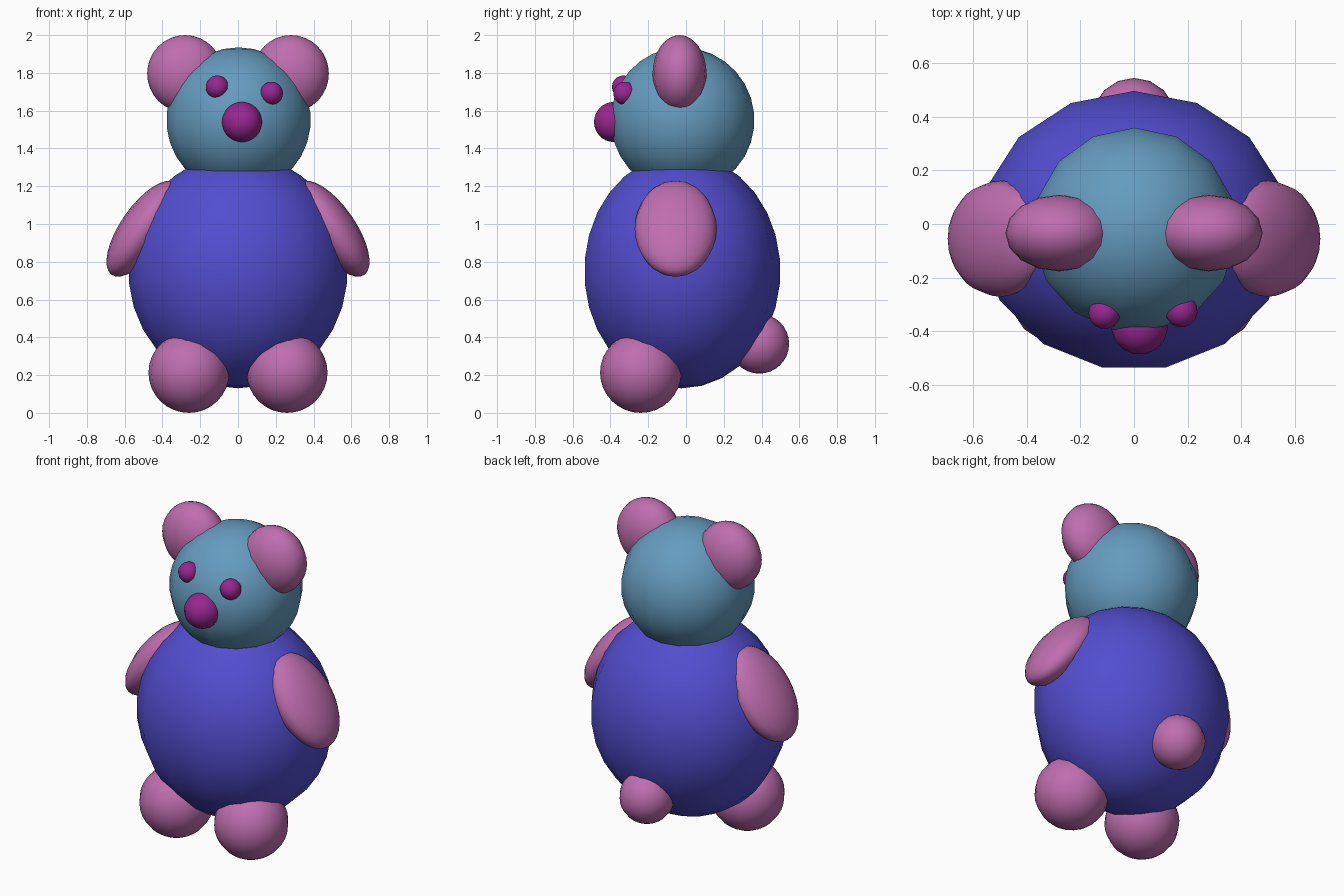
import bpy
import math

if "Cube" in bpy.data.objects:
    bpy.data.objects.remove(bpy.data.objects["Cube"])


def material(name, rgb):
    m = bpy.data.materials.new(name)
    m.diffuse_color = (*rgb, 1)
    m.use_nodes = True
    m.node_tree.nodes["Principled BSDF"].inputs["Base Color"].default_value = m.diffuse_color
    return m


BLUE = material("body_blue", (0.085, 0.075, 0.63))
TEAL = material("head_teal", (0.13, 0.33, 0.52))
PINK = material("limb_pink", (0.52, 0.155, 0.43))
PURPLE = material("face_purple", (0.31, 0.02, 0.28))


def ball(name, loc, radii, mat, tilt=0, segs=15, rings=15):
    bpy.ops.mesh.primitive_uv_sphere_add(segments=segs, ring_count=rings, radius=1,
                                         location=loc, rotation=(0, tilt, 0))
    ob = bpy.context.object
    ob.name = name
    ob.scale = radii
    ob.data.materials.append(mat)
    bpy.ops.object.shade_smooth()
    return ob


# Torso and head
ball("body", (0, -0.025, 0.75), (0.583, 0.525, 0.62), BLUE)
ball("head", (0.003, -0.022, 1.55), (0.384, 0.384, 0.385), TEAL)

# Paired ears, arms and feet
for side, s in (("left", -1), ("right", 1)):
    ball(side + "_ear", (s * 0.28, -0.034, 1.796), (0.201, 0.143, 0.204), PINK, segs=16, rings=16)
    ball(side + "_arm", (s * 0.5, -0.055, 0.975), (0.122, 0.217, 0.297), PINK,
         tilt=-s * math.radians(34.7), segs=16, rings=16)
    ball(side + "_foot", (s * 0.26, -0.24, 0.213), (0.214, 0.215, 0.213), PINK, segs=16, rings=16)

# Tail
ball("tail", (0, 0.388, 0.366), (0.158, 0.158, 0.158), PINK, segs=16, rings=16)

# Face
ball("nose", (0.021, -0.383, 1.54), (0.106, 0.106, 0.106), PURPLE)
ball("left_eye", (-0.11, -0.332, 1.725), (0.061, 0.061, 0.061), PURPLE)
ball("right_eye", (0.177, -0.325, 1.692), (0.061, 0.061, 0.061), PURPLE)
